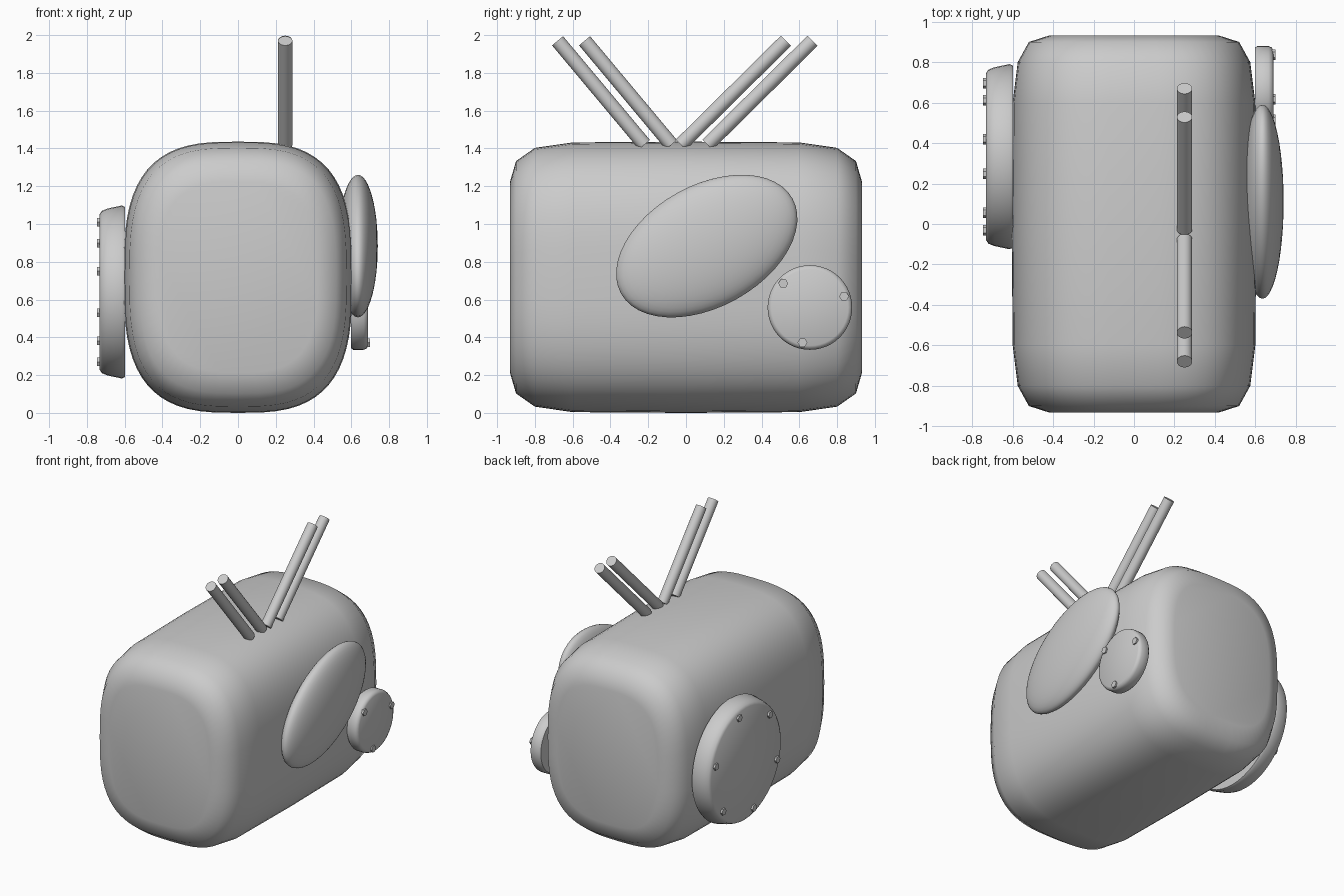
import bpy, bmesh
from math import sin, cos, pi, radians, copysign
from mathutils import Vector, Matrix

if "Cube" in bpy.data.objects:
    bpy.data.objects.remove(bpy.data.objects["Cube"])


def make(name, bm, angle=45):
    bmesh.ops.recalc_face_normals(bm, faces=bm.faces)
    me = bpy.data.meshes.new(name)
    bm.to_mesh(me)
    bm.free()
    ob = bpy.data.objects.new(name, me)
    bpy.context.collection.objects.link(ob)
    bpy.ops.object.select_all(action='DESELECT')
    ob.select_set(True)
    bpy.context.view_layer.objects.active = ob
    bpy.ops.object.shade_smooth_by_angle(angle=radians(angle))
    return ob


def loft(name, rings, angle=45):
    """Skin a list of closed rings and cap both ends."""
    bm = bmesh.new()
    loops = [[bm.verts.new(p) for p in r] for r in rings]
    for a, b in zip(loops, loops[1:]):
        n = len(a)
        for i in range(n):
            bm.faces.new((a[i], a[(i + 1) % n], b[(i + 1) % n], b[i]))
    bm.faces.new(loops[0])
    bm.faces.new(loops[-1])
    return make(name, bm, angle)


def super_ring(y, w, h, zc=0.718, n=3.0, count=64):
    pts = []
    for i in range(count):
        t = 2 * pi * i / count
        c, s = cos(t), sin(t)
        pts.append((w * copysign(abs(c) ** (2 / n), c), y,
                    zc + h * copysign(abs(s) ** (2 / n), s)))
    return pts


def disc(name, y, z, profile, count=48, phase=0.0, angle=45):
    """Round part on the x axis from (x, radius) profile points."""
    return loft(name, [[(x, y + r * cos(phase + 2 * pi * i / count),
                         z + r * sin(phase + 2 * pi * i / count))
                        for i in range(count)] for x, r in profile], angle)


def bolts(name, y, z, radius, count, start, x0, x1, size):
    for k in range(count):
        a = radians(start) + 2 * pi * k / count
        disc(f"{name}_{k + 1}", y + radius * cos(a), z + radius * sin(a),
             [(x0, size), (x1, size)], 6, 0, 30)


def rod(name, a, b, r=0.038):
    a, b = Vector(a), Vector(b)
    d = b - a
    bm = bmesh.new()
    m = Matrix.Translation((a + b) / 2) @ d.to_track_quat('Z', 'Y').to_matrix().to_4x4()
    bmesh.ops.create_cone(bm, cap_ends=True, segments=24, radius1=r, radius2=r,
                          depth=d.length, matrix=m)
    make(name, bm)


# rounded box body
half = [(0.6, 0.60, 0.714), (0.8, 0.575, 0.685), (0.9, 0.52, 0.615), (0.932, 0.42, 0.505)]
stations = [(-y, w, h) for y, w, h in reversed(half)] + [(0, 0.605, 0.718)] + half
loft("body", [super_ring(*s) for s in stations])

# two pairs of slanted rods
for k, (y0, y1) in enumerate([(-0.22, -0.68), (-0.077, -0.537), (-0.027, 0.529), (0.114, 0.67)]):
    rod(f"antenna_{k + 1}", (0.25, y0, 1.42), (0.25, y1, 1.97))

# tilted oval dome on the right side
bm = bmesh.new()
m = (Matrix.Translation((0.635, 0.11, 0.883)) @ Matrix.Rotation(radians(29), 4, 'X')
     @ Matrix.Diagonal((0.105, 0.519, 0.322, 1)) @ Matrix.Rotation(pi / 2, 4, 'Y'))
bmesh.ops.create_uvsphere(bm, u_segments=48, v_segments=24, radius=1, matrix=m)
make("oval_dome", bm)

# small bolted cover on the right side
disc("small_cover", 0.656, 0.558,
     [(0.598, 0.215), (0.61, 0.224), (0.665, 0.224), (0.681, 0.217), (0.689, 0.202)])
bolts("small_cover_bolt", 0.656, 0.558, 0.19, 3, 18, 0.68, 0.699, 0.026)

# large bolted cover on the left side
disc("large_cover", 0.333, 0.64,
     [(-0.598, 0.45), (-0.615, 0.458), (-0.69, 0.442), (-0.72, 0.43), (-0.732, 0.412)])
bolts("large_cover_bolt", 0.333, 0.64, 0.38, 6, 17, -0.72, -0.746, 0.026)
